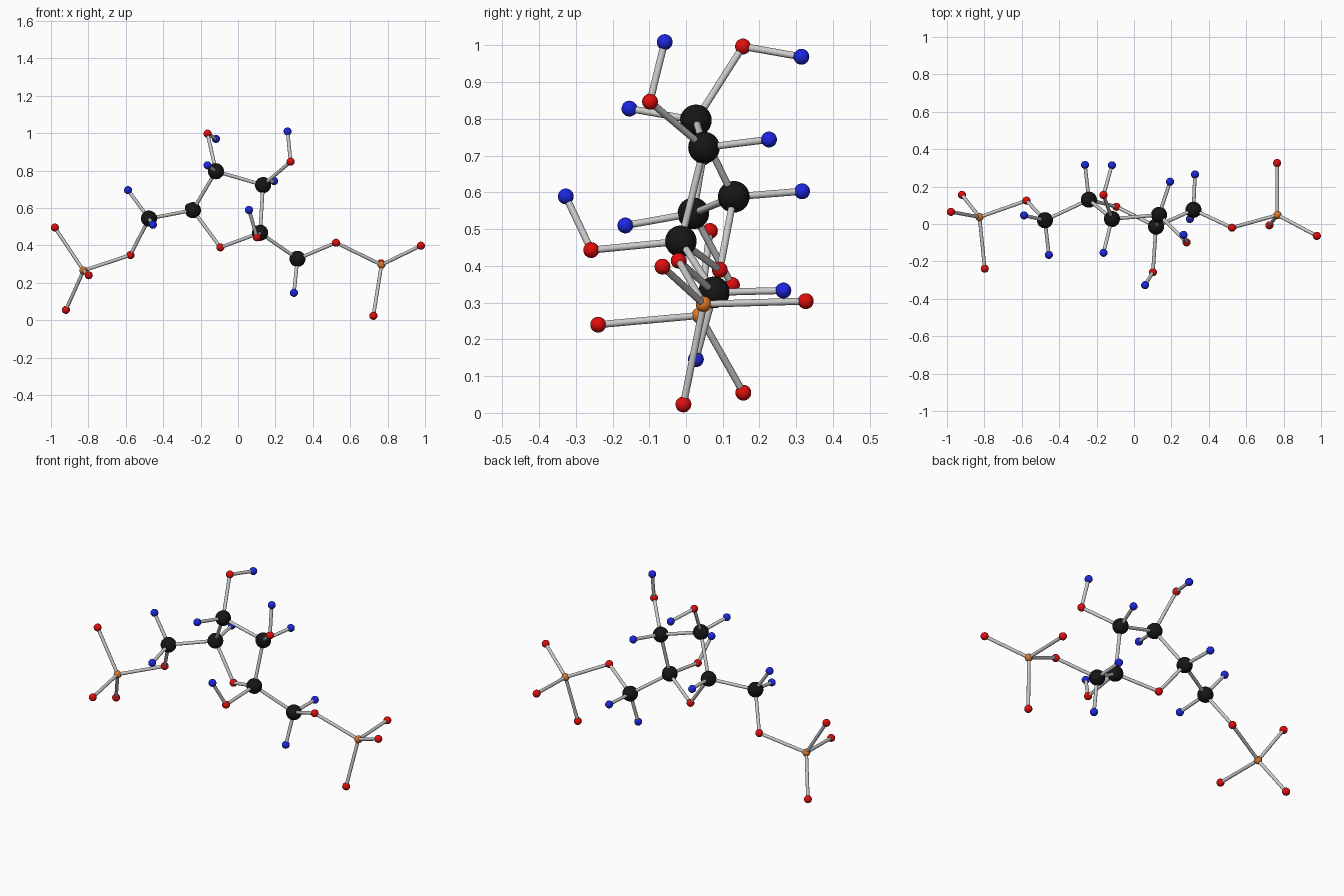
import bpy
from mathutils import Vector

if "Cube" in bpy.data.objects:
    bpy.data.objects.remove(bpy.data.objects["Cube"])


def material(name, color):
    m = bpy.data.materials.new(name)
    m.diffuse_color = (*color, 1)
    m.use_nodes = True
    m.node_tree.nodes["Principled BSDF"].inputs["Base Color"].default_value = m.diffuse_color
    return m


# element: radius, material
KINDS = {
    "carbon": (0.043, material("black", (0.008, 0.008, 0.008))),
    "oxygen": (0.0215, material("red", (0.75, 0.004, 0.004))),
    "hydrogen": (0.0215, material("blue", (0.012, 0.02, 0.75))),
    "phosphorus": (0.0215, material("orange", (0.75, 0.19, 0.02))),
}
BOND_RADIUS = 0.0095
atoms = {}


def atom(kind, label, x, y, z, *partners):
    """Ball for one atom, plus a stick to each listed earlier atom."""
    radius, mat = KINDS[kind]
    p = Vector((x, y, z))
    atoms[label] = p
    bpy.ops.mesh.primitive_uv_sphere_add(segments=32, ring_count=16, radius=radius, location=p)
    ball = bpy.context.object
    ball.name = f"{kind}_{label}"
    ball.data.materials.append(mat)
    bpy.ops.object.shade_smooth()
    for other in partners:
        d = p - atoms[other]
        bpy.ops.mesh.primitive_cylinder_add(vertices=20, radius=BOND_RADIUS, depth=d.length,
                                            location=(p + atoms[other]) / 2,
                                            rotation=d.to_track_quat('Z', 'Y').to_euler())
        bpy.context.object.name = f"bond_{other}_{label}"
        bpy.ops.object.shade_smooth_by_angle()


# five-membered ring
atom("carbon", "ring_left", -.241, .13, .588)
atom("carbon", "ring_top_left", -.118, .027, .796, "ring_left")
atom("carbon", "ring_top_right", .134, .049, .722, "ring_top_left")
atom("carbon", "ring_right", .118, -.014, .467, "ring_top_right")
atom("oxygen", "ring_bottom", -.094, .092, .389, "ring_right", "ring_left")

# ring hydrogens and hydroxyl groups
atom("hydrogen", "left", -.262, .316, .603, "ring_left")
atom("hydrogen", "top_left", -.163, -.154, .828, "ring_top_left")
atom("hydrogen", "top_right", .193, .226, .744, "ring_top_right")
atom("oxygen", "hydroxyl_a", -.163, .155, .997, "ring_top_left")
atom("hydrogen", "hydroxyl_a_end", -.118, .314, .969, "hydroxyl_a")
atom("oxygen", "hydroxyl_b", .281, -.098, .847, "ring_top_right")
atom("hydrogen", "hydroxyl_b_end", .265, -.058, 1.009, "hydroxyl_b")
atom("oxygen", "hydroxyl_c", .101, -.258, .443, "ring_right")
atom("hydrogen", "hydroxyl_c_end", .059, -.327, .589, "hydroxyl_c")

# left arm ending in a phosphate
atom("carbon", "left_arm", -.476, .02, .543, "ring_left")
atom("hydrogen", "left_arm_a", -.588, .046, .695, "left_arm")
atom("hydrogen", "left_arm_b", -.455, -.165, .51, "left_arm")
atom("oxygen", "left_bridge", -.575, .125, .348, "left_arm")
atom("phosphorus", "left_phosphate", -.826, .037, .265, "left_bridge")
atom("oxygen", "left_end_a", -.979, .065, .495, "left_phosphate")
atom("oxygen", "left_end_b", -.798, -.239, .24, "left_phosphate")
atom("oxygen", "left_end_c", -.92, .156, .055, "left_phosphate")

# right arm ending in a phosphate
atom("carbon", "right_arm", .318, .076, .328, "ring_right")
atom("hydrogen", "right_arm_a", .299, .027, .146, "right_arm")
atom("hydrogen", "right_arm_b", .326, .265, .333, "right_arm")
atom("oxygen", "right_bridge", .524, -.02, .414, "right_arm")
atom("phosphorus", "right_phosphate", .767, .048, .296, "right_bridge")
atom("oxygen", "right_end_a", .978, -.064, .398, "right_phosphate")
atom("oxygen", "right_end_b", .724, -.007, .023, "right_phosphate")
atom("oxygen", "right_end_c", .765, .326, .304, "right_phosphate")
